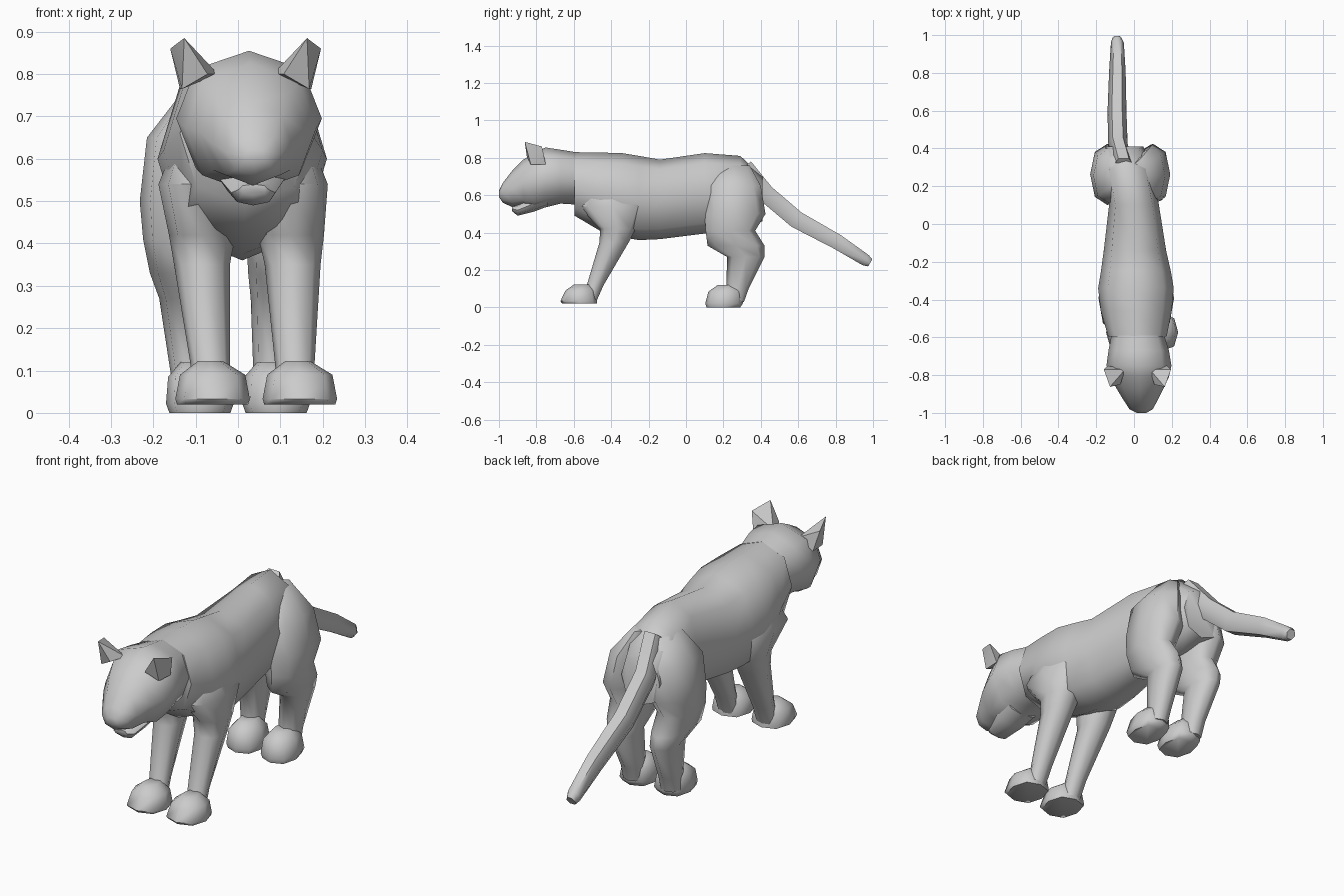
import bpy, bmesh, math
from mathutils import Vector


def finish(bm, name, angle=40):
    bmesh.ops.recalc_face_normals(bm, faces=bm.faces)
    me = bpy.data.meshes.new(name)
    bm.to_mesh(me)
    bm.free()
    ob = bpy.data.objects.new(name, me)
    bpy.context.collection.objects.link(ob)
    bpy.ops.object.select_all(action='DESELECT')
    ob.select_set(True)
    bpy.context.view_layer.objects.active = ob
    bpy.ops.object.shade_smooth_by_angle(angle=math.radians(angle))
    return ob


def loft(name, rings, n=8, p=0.9, angle=62):
    """Skin rings given as (centre, half-axis u, half-axis v)."""
    bm = bmesh.new()
    loops = []
    for c, u, v in rings:
        loop = []
        for i in range(n):
            a = 2 * math.pi * i / n
            ca, sa = round(math.cos(a), 6), round(math.sin(a), 6)
            ca = math.copysign(abs(ca) ** p, ca)
            sa = math.copysign(abs(sa) ** p, sa)
            loop.append(bm.verts.new(Vector(c) + ca * Vector(u) + sa * Vector(v)))
        loops.append(loop)
    for a, b in zip(loops, loops[1:]):
        for i in range(n):
            j = (i + 1) % n
            bm.faces.new((a[i], a[j], b[j], b[i]))
    bm.faces.new(loops[0])
    bm.faces.new(loops[-1])
    return finish(bm, name, angle)


def along_y(name, secs, **k):
    # section: y, x centre, bottom, top, half width
    return loft(name, [((x, y, (b + t) / 2), (w, 0, 0), (0, 0, (t - b) / 2))
                       for y, x, b, t, w in secs], **k)


def along_z(name, s, secs, **k):
    # section: z, y front, y back, x offset from midline, half width, midline x
    return loft(name, [((m + s * r, (f + b) / 2, z), (w, 0, 0), (0, (b - f) / 2, 0))
                       for z, f, b, r, w, m in secs], **k)


# Torso from neck to rump
along_y("torso", [
    (-0.595, .018, .49, .83, .155),
    (-0.46, .012, .41, .828, .188),
    (-0.34, .010, .375, .825, .20),
    (-0.25, .010, .36, .81, .185),
    (-0.14, .005, .365, .79, .165),
    (0.10, .000, .395, .825, .132),
    (0.29, -.035, .43, .81, .13),
    (0.41, -.05, .46, .70, .10)], p=.85)

# Head, tapering to the nose
along_y("head", [
    (-0.59, .020, .55, .83, .14),
    (-0.67, .025, .555, .843, .16),
    (-0.75, .026, .535, .855, .172),
    (-0.81, .030, .52, .825, .155),
    (-0.87, .032, .54, .79, .125),
    (-0.93, .035, .537, .73, .092),
    (-0.98, .038, .56, .665, .062),
    (-1.00, .040, .59, .625, .025)])
along_y("lower_jaw", [
    (-0.74, .030, .54, .62, .09),
    (-0.81, .033, .513, .60, .08),
    (-0.90, .036, .49, .55, .052),
    (-0.93, .037, .515, .54, .035)])

for s, side in ((-1, "left"), (1, "right")):
    # Ears
    bm = bmesh.new()
    for x, y, z in ((.145, -.862, .885), (.178, -.77, .86), (.155, -.75, .765),
                    (.065, -.77, .80), (.09, -.85, .80), (.15, -.83, .765)):
        bm.verts.new((.018 + s * x, y, z))
    bmesh.ops.convex_hull(bm, input=bm.verts)
    finish(bm, side + "_ear", 25)

    # Front leg and paw
    along_z(side + "_front_leg", s, [
        (.69, -.48, -.32, .10, .04, .012),
        (.54, -.575, -.21, .112, .088, .012),
        (.42, -.46, -.27, .105, .078, .02),
        (.35, -.462, -.305, .107, .066, .022),
        (.12, -.53, -.44, .10, .047, .034),
        (.03, -.56, -.48, .10, .045, .04)])
    along_z(side + "_front_paw", s, [
        (.02, -.66, -.475, .103, .084, .043),
        (.033, -.672, -.475, .103, .088, .043),
        (.09, -.645, -.485, .103, .077, .043),
        (.122, -.60, -.51, .103, .030, .038)], p=.8)

    # Hind leg with thigh, hock and paw
    along_z(side + "_hind_leg", s, [
        (.76, .18, .34, .06, .04, -.03),
        (.65, .11, .40, .105, .085, -.025),
        (.50, .10, .425, .12, .092, -.02),
        (.41, .105, .37, .122, .082, -.02),
        (.33, .115, .42, .116, .072, -.02),
        (.27, .22, .42, .108, .058, -.02),
        (.10, .215, .335, .098, .047, -.015),
        (.03, .22, .31, .098, .045, -.012)])
    along_z(side + "_hind_paw", s, [
        (.0, .11, .29, .09, .072, .0),
        (.022, .103, .305, .09, .08, .0),
        (.085, .12, .30, .09, .070, -.005),
        (.12, .17, .27, .09, .035, -.01)], p=.8)

# Tail, rings square to its path
path = [(-.055, .31, .75, .055), (-.085, .425, .61, .054), (-.09, .59, .47, .053),
        (-.088, .81, .35, .046), (-.088, .96, .253, .036), (-.09, .985, .238, .025)]
rings = []
for i, (x, y, z, r) in enumerate(path):
    a, b = path[max(i - 1, 0)], path[min(i + 1, len(path) - 1)]
    d = Vector((0, b[1] - a[1], b[2] - a[2])).normalized()
    rings.append(((x, y, z), (r * .95, 0, 0), (0, -d.z * r, d.y * r)))
loft("tail", rings, n=6)
